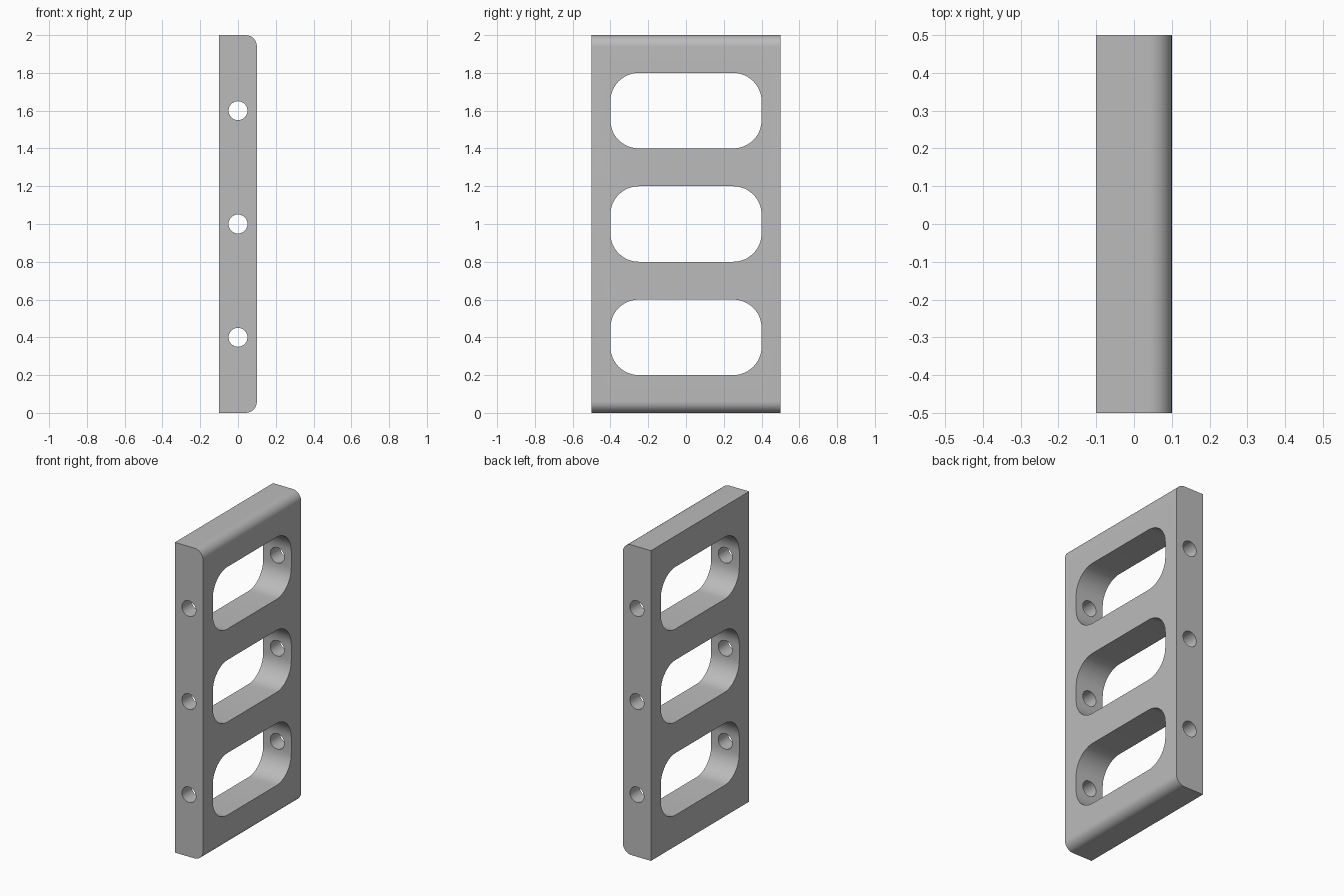
import bpy
import bmesh
from math import cos, sin, pi, radians
from mathutils import Vector

cube = bpy.data.objects.get("Cube")
if cube:
    bpy.data.objects.remove(cube, do_unlink=True)

THICK, WIDTH, HEIGHT = 0.2, 1.0, 2.0
EDGE_RADIUS, SLOT_RADIUS, HOLE_RADIUS = 0.06, 0.15, 0.05
SLOT_CENTRES = (0.4, 1.0, 1.6)

grey = bpy.data.materials.new("plain grey")
grey.use_nodes = True
colour = (0.5, 0.5, 0.5, 1)
grey.diffuse_color = colour
grey.node_tree.nodes["Principled BSDF"].inputs["Base Color"].default_value = colour


def rounded_corner(u, v, radius, start, steps=12):
    """Quarter arc around (u, v), counter-clockwise from the start angle."""
    angles = [start + pi / 2 * i / steps for i in range(steps + 1)]
    return [(u + radius * cos(a), v + radius * sin(a)) for a in angles]


def prism(name, outline, place, sweep):
    """Extrude a 2D outline, put into 3D by place(), along the sweep vector."""
    bm = bmesh.new()
    face = bm.faces.new([bm.verts.new(place(u, v)) for u, v in outline])
    swept = bmesh.ops.extrude_face_region(bm, geom=[face], use_keep_orig=True)
    verts = [g for g in swept["geom"] if isinstance(g, bmesh.types.BMVert)]
    bmesh.ops.translate(bm, verts=verts, vec=Vector(sweep))
    bmesh.ops.recalc_face_normals(bm, faces=bm.faces)
    mesh = bpy.data.meshes.new(name)
    bm.to_mesh(mesh)
    bm.free()
    mesh.materials.append(grey)
    obj = bpy.data.objects.new(name, mesh)
    bpy.context.collection.objects.link(obj)
    return obj


def cut(target, cutter):
    """Subtract the cutter from the target, then discard the cutter."""
    cutter.hide_render = True
    mod = target.modifiers.new("cut", "BOOLEAN")
    mod.operation, mod.solver, mod.object = "DIFFERENCE", "EXACT", cutter
    bpy.context.view_layer.objects.active = target
    bpy.ops.object.modifier_apply(modifier=mod.name)
    bpy.data.objects.remove(cutter, do_unlink=True)


# Plate: square on the -x side, rounded top and bottom edges on the +x side
half = THICK / 2
inner = half - EDGE_RADIUS
profile = [(-half, HEIGHT), (-half, 0)]
profile += rounded_corner(inner, EDGE_RADIUS, EDGE_RADIUS, -pi / 2)
profile += rounded_corner(inner, HEIGHT - EDGE_RADIUS, EDGE_RADIUS, 0)
plate = prism("slotted_plate", profile,
              lambda x, z: (x, -WIDTH / 2, z), (0, WIDTH, 0))

for z in SLOT_CENTRES:
    # Rounded rectangular window through the thickness
    dy, dz = 0.4 - SLOT_RADIUS, 0.2 - SLOT_RADIUS
    window = []
    for i, (sy, sz) in enumerate([(1, 1), (-1, 1), (-1, -1), (1, -1)]):
        window += rounded_corner(sy * dy, z + sz * dz, SLOT_RADIUS, i * pi / 2)
    cut(plate, prism("window_cutter", window,
                     lambda y, w: (-THICK, y, w), (2 * THICK, 0, 0)))

    # Round bolt hole through both side rails
    circle = [(HOLE_RADIUS * cos(2 * pi * i / 32), z + HOLE_RADIUS * sin(2 * pi * i / 32))
              for i in range(32)]
    cut(plate, prism("hole_cutter", circle,
                     lambda x, w: (x, -WIDTH, w), (0, 2 * WIDTH, 0)))

# Smooth the rounded surfaces and keep the corners sharp
bpy.ops.object.select_all(action="DESELECT")
plate.select_set(True)
bpy.context.view_layer.objects.active = plate
bpy.ops.object.shade_smooth_by_angle(angle=radians(30))
